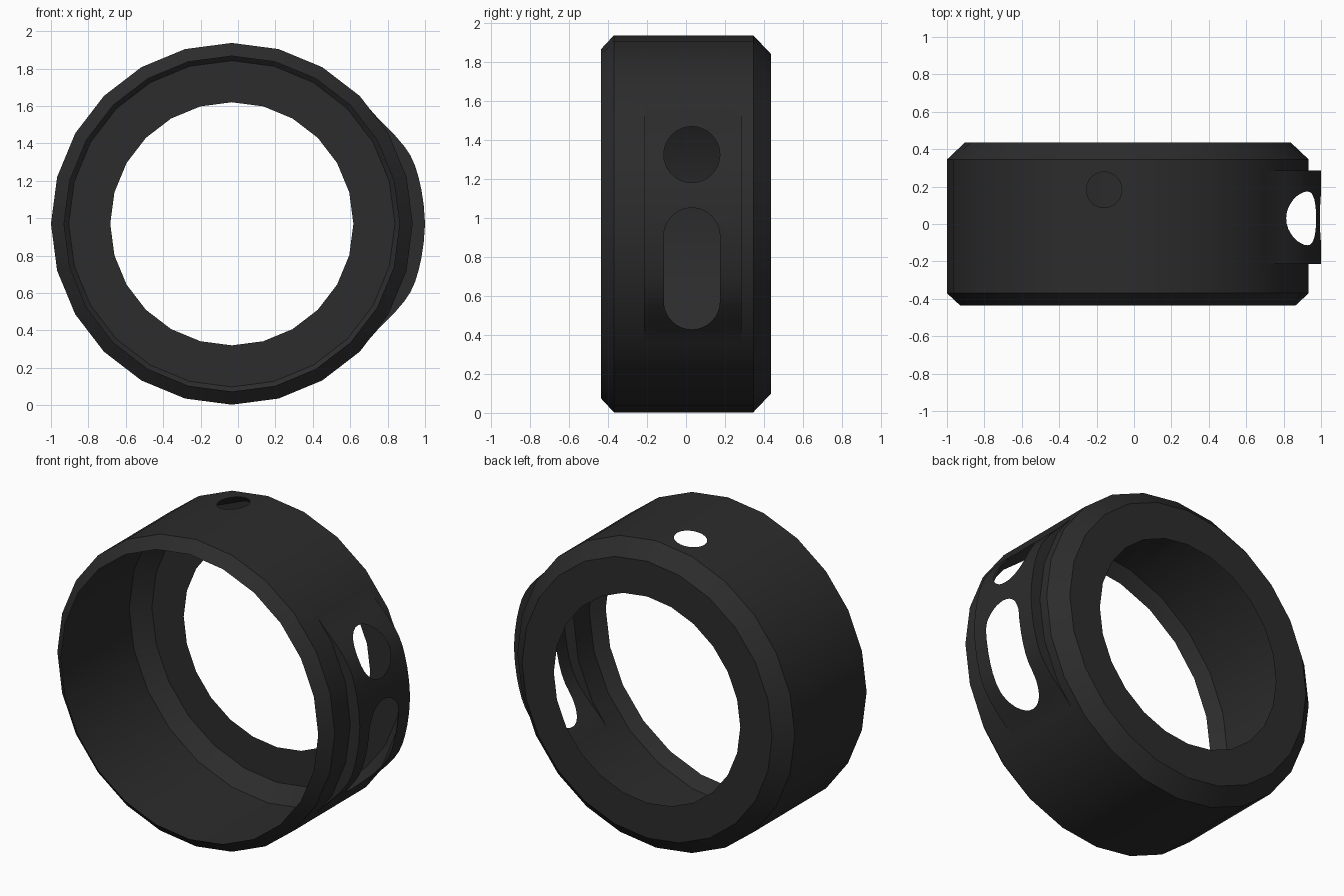
import bpy, bmesh
from math import sin, cos, pi
from mathutils import Vector

if "Cube" in bpy.data.objects:
    bpy.data.objects.remove(bpy.data.objects["Cube"])

CX, CZ, SIDES = -0.033, 0.97, 24

dark = bpy.data.materials.new("dark_plastic")
dark.diffuse_color = (0.025, 0.025, 0.025, 1)
dark.use_nodes = True
dark.node_tree.nodes["Principled BSDF"].inputs["Base Color"].default_value = dark.diffuse_color
opening = bpy.data.materials.new("opening")  # marks faces that get removed


def finish(name, bm, mats):
    bmesh.ops.recalc_face_normals(bm, faces=bm.faces[:])
    me = bpy.data.meshes.new(name)
    bm.to_mesh(me)
    bm.free()
    for m in mats:
        me.materials.append(m)
    ob = bpy.data.objects.new(name, me)
    bpy.context.collection.objects.link(ob)
    return ob


def prism(name, pts, vec, mat):
    bm = bmesh.new()
    a = [bm.verts.new(p) for p in pts]
    b = [bm.verts.new(Vector(p) + Vector(vec)) for p in pts]
    n = len(pts)
    bm.faces.new(a)
    bm.faces.new(b[::-1])
    for i in range(n):
        j = (i + 1) % n
        bm.faces.new((a[i], b[i], b[j], a[j]))
    return finish(name, bm, [mat])


def stadium(r, half, n=16):
    """Outline of a slot; half = 0 gives a circle."""
    pts = []
    for k, s in ((0, 1), (pi, -1)):
        for i in range(n + 1):
            if half == 0 and i == n:
                continue
            t = k + pi * i / n
            pts.append((r * cos(t), s * half + r * sin(t)))
    return pts


def boolean(target, other, op):
    mod = target.modifiers.new(op, 'BOOLEAN')
    mod.operation, mod.solver, mod.object = op, 'EXACT', other
    mod.material_mode = 'TRANSFER'
    bpy.context.view_layer.objects.active = target
    bpy.ops.object.modifier_apply(modifier=mod.name)
    bpy.data.objects.remove(other, do_unlink=True)


# Ring shell: chamfered lathe, closed for now by marked caps
profile = [(0.897, -0.435), (0.967, -0.37), (0.967, 0.345), (0.872, 0.435), (0.65, 0.435)]
bm = bmesh.new()
rings = [[bm.verts.new((CX + r * cos(2 * pi * i / SIDES), y, CZ + r * sin(2 * pi * i / SIDES)))
          for i in range(SIDES)] for r, y in profile]
for a, b in zip(rings, rings[1:]):
    for i in range(SIDES):
        j = (i + 1) % SIDES
        bm.faces.new((a[i], a[j], b[j], b[i]))
for cap in (rings[0], rings[-1]):
    bm.faces.new(cap).material_index = 1
ring = finish("ring_shell", bm, [dark, opening])

# Raised curved pad on the right side
half = [(0.5, 0.5), (0.655, 0.67), (0.755, 0.557), (0.80, 0.513), (0.84, 0.472), (0.89, 0.413),
        (0.922, 0.365), (0.947, 0.31), (0.965, 0.25), (0.98, 0.185), (0.993, 0.1)]
outline = half + [(1.0, 0)] + [(x, -h) for x, h in reversed(half)]
pad = prism("side_pad", [(x, -0.215, CZ + h) for x, h in outline], (0, 0.5, 0), dark)
boolean(ring, pad, 'UNION')

# Round hole and slot through the pad
for z, h in ((1.325, 0), (0.74, 0.168)):
    cut = prism("hole_cutter", [(0.4, 0.03 + u, z + v) for u, v in stadium(0.144, h)],
                (0.9, 0, 0), opening)
    boolean(ring, cut, 'DIFFERENCE')

# Small hole in the top
cut = prism("hole_cutter", [(-0.16 + u, 0.183 + v, 1.5) for u, v in stadium(0.095, 0)],
            (0, 0, 0.7), opening)
boolean(ring, cut, 'DIFFERENCE')

# Remove the marked faces, leaving a thin open shell
me = ring.data
marked = {i for i, m in enumerate(me.materials) if m == opening}
bm = bmesh.new()
bm.from_mesh(me)
bmesh.ops.delete(bm, geom=[f for f in bm.faces if f.material_index in marked], context='FACES')
for f in bm.faces:
    f.material_index = 0
bm.to_mesh(me)
bm.free()
me.materials.clear()
me.materials.append(dark)

ring.select_set(True)
bpy.context.view_layer.objects.active = ring
bpy.ops.object.shade_smooth_by_angle(angle=0.52)
